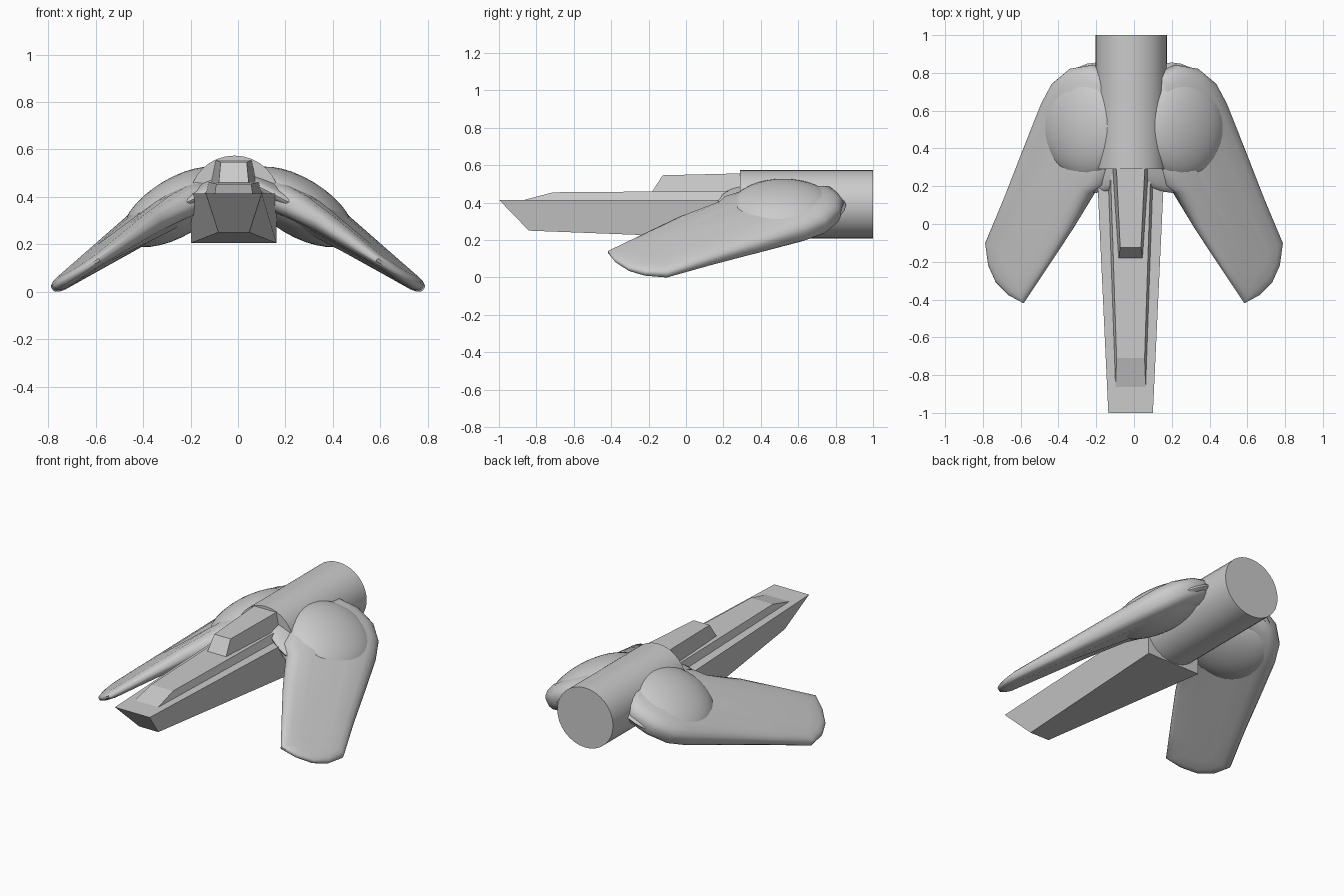
import bpy, bmesh, math
from mathutils import Matrix, Vector

if "Cube" in bpy.data.objects:
    bpy.data.objects.remove(bpy.data.objects["Cube"])

TILT = math.atan(0.66)          # droop of the outer wings
ROOT_TILT = math.atan(0.52)     # gentler droop at the root
NORMAL = Vector((math.sin(TILT), 0, math.cos(TILT)))


def plane_z(x, y):
    z = 0.53 - 0.66 * x if x > 0.3 else 0.332 + 0.46 * (0.3 - x)
    return z + 0.02 * y


def finish(name, bm, mirror=False, smooth=None):
    bmesh.ops.recalc_face_normals(bm, faces=bm.faces)
    me = bpy.data.meshes.new(name)
    bm.to_mesh(me)
    bm.free()
    ob = bpy.data.objects.new(name, me)
    bpy.context.collection.objects.link(ob)
    if mirror:
        mod = ob.modifiers.new("Mirror", 'MIRROR')
        mod.use_mirror_merge = False
    if smooth:
        bpy.ops.object.select_all(action='DESELECT')
        ob.select_set(True)
        bpy.context.view_layer.objects.active = ob
        bpy.ops.object.shade_smooth_by_angle(angle=math.radians(smooth))
    return ob


def loft(bm, rings):
    loops = [[bm.verts.new(p) for p in r] for r in rings]
    n = len(loops[0])
    for a, b in zip(loops, loops[1:]):
        for i in range(n):
            j = (i + 1) % n
            bm.faces.new((a[i], a[j], b[j], b[i]))
    bm.faces.new(loops[0])
    bm.faces.new(loops[-1])


def block(name, front, back):
    """Tapered block; each end is (half top, half bottom, y top, y bottom, z top, z bottom)."""
    cx = -0.018
    bm = bmesh.new()
    loft(bm, [[(cx - wt, yt, zt), (cx + wt, yt, zt), (cx + wb, yb, zb), (cx - wb, yb, zb)]
              for wt, wb, yt, yb, zt, zb in (front, back)])
    return finish(name, bm)


# Long neck: keel, raised deck and cabin
block("neck_keel", (0.118, 0.065, -1.0, -0.84, 0.415, 0.25), (0.18, 0.18, 0.32, 0.32, 0.415, 0.205))
block("neck_deck", (0.074, 0.08, -0.71, -0.87, 0.455, 0.413), (0.108, 0.122, 0.32, 0.32, 0.463, 0.413))
block("cabin", (0.055, 0.063, -0.125, -0.18, 0.546, 0.46), (0.075, 0.095, 0.29, 0.29, 0.556, 0.46))

# Rear engine barrel
bm = bmesh.new()
bmesh.ops.create_cone(bm, cap_ends=True, segments=32, radius1=0.183, radius2=0.183, depth=0.71,
                      matrix=Matrix.Translation((-0.015, 0.645, 0.391)) @ Matrix.Diagonal((1.035, 1, 1, 1))
                      @ Matrix.Rotation(math.pi / 2, 4, 'X'))
finish("engine_barrel", bm, smooth=35)

# Swept drooping wings: rounded slab, thick at the root and thin at the tip
outline = [(0.10, 0.80), (0.21, 0.845), (0.33, 0.825), (0.42, 0.75), (0.48, 0.64), (0.58, 0.395),
           (0.68, 0.145), (0.785, -0.10), (0.77, -0.22), (0.73, -0.31), (0.66, -0.38), (0.585, -0.42),
           (0.46, -0.23), (0.33, -0.03), (0.215, 0.165), (0.15, 0.20), (0.10, 0.30), (0.07, 0.5)]
root, tip = Vector((0.24, 0.52)), Vector((0.63, -0.17))
axis = tip - root


def wing_ring(k, f):
    ring = []
    for p in outline:
        p = Vector(p)
        raw = (p - root).dot(axis) / axis.length_squared
        s = root + axis * max(0, min(1, raw))
        q = s + (p - s) * k
        t = max(-0.1, min(1.25, (q - root).dot(axis) / axis.length_squared))
        h = f * (0.074 - 0.042 * t)
        ring.append(Vector((q.x, q.y, plane_z(q.x, q.y))) + NORMAL * h)
    return ring


half = [(0.4, 1.06), (0.75, 1.0), (0.88, 0.82), (0.96, 0.55), (0.99, 0.25)]
bm = bmesh.new()
loft(bm, [wing_ring(k, f) for k, f in half] + [wing_ring(k, -f) for k, f in reversed(half)])
finish("wings", bm, mirror=True, smooth=40)


# Flattened domes and thin root discs lying in the wing plane
def pod(name, loc, tilt, size):
    bm = bmesh.new()
    m = (Matrix.Translation(loc) @ Matrix.Rotation(tilt, 4, 'Y') @ Matrix.Diagonal((*size, 1)))
    bmesh.ops.create_uvsphere(bm, u_segments=32, v_segments=16, radius=1, matrix=m)
    finish(name, bm, mirror=True, smooth=40)


pod("shoulder_domes", (0.255, 0.52, 0.358), math.atan(0.6), (0.26, 0.29, 0.122))
pod("shoulder_discs", (0.20, 0.51, 0.385), ROOT_TILT, (0.29, 0.345, 0.055))
